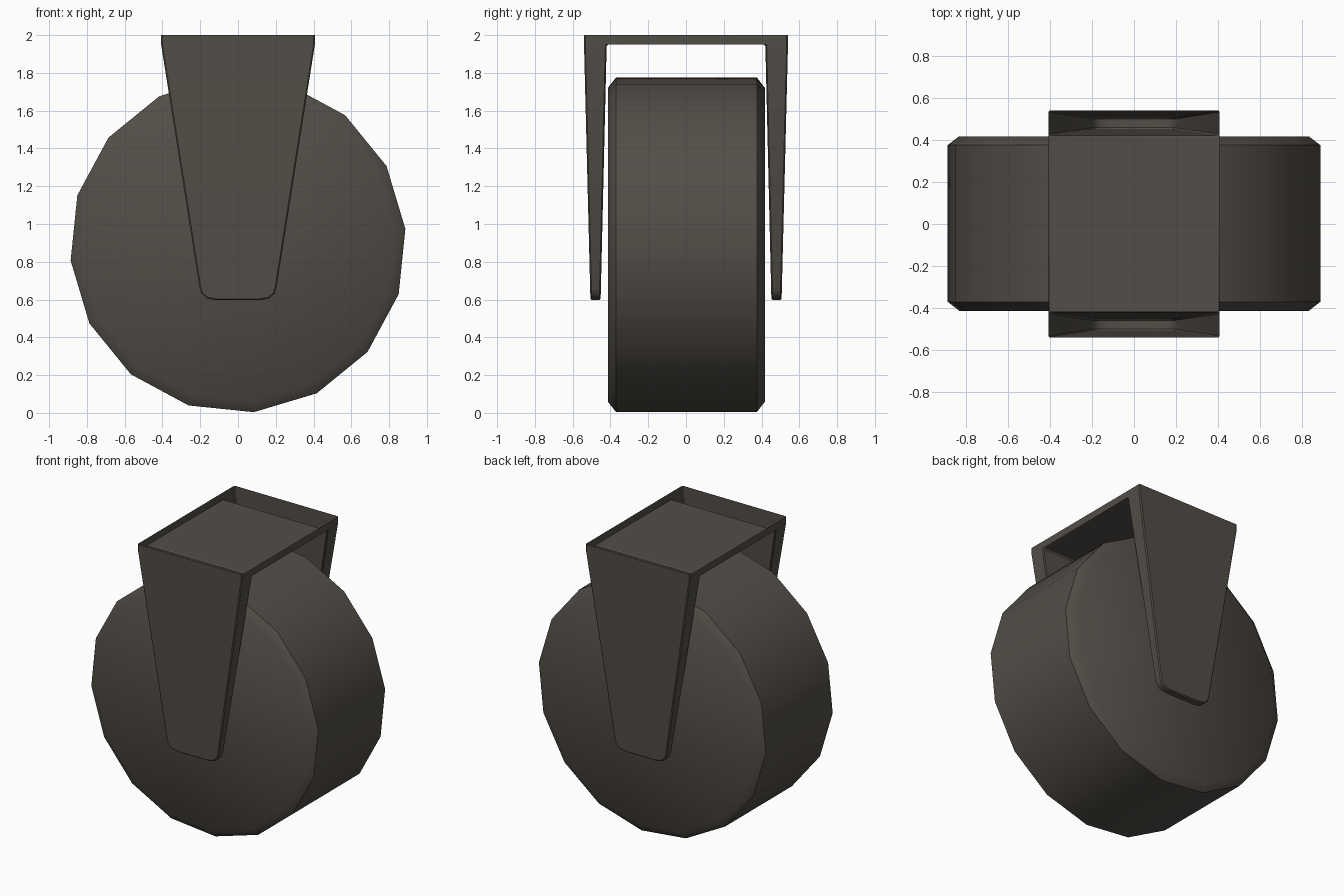
import bpy, bmesh, math

if "Cube" in bpy.data.objects:
    bpy.data.objects.remove(bpy.data.objects["Cube"])

mat = bpy.data.materials.new("dark_metal")
mat.diffuse_color = (0.085, 0.075, 0.063, 1)
mat.use_nodes = True
mat.node_tree.nodes["Principled BSDF"].inputs["Base Color"].default_value = mat.diffuse_color


def finish(bm, name, angle):
    me = bpy.data.meshes.new(name)
    bm.to_mesh(me)
    bm.free()
    ob = bpy.data.objects.new(name, me)
    bpy.context.collection.objects.link(ob)
    me.materials.append(mat)
    bpy.ops.object.select_all(action='DESELECT')
    ob.select_set(True)
    bpy.context.view_layer.objects.active = ob
    bpy.ops.object.shade_smooth_by_angle(angle=math.radians(angle))
    return ob


# Wheel: 16-sided drum with chamfered rims, axle along y
R, SIDES = 0.89, 16
bm = bmesh.new()
rings = []
for r, y in [(R - 0.055, -0.413), (R, -0.37), (R, 0.375), (R - 0.055, 0.417)]:
    angles = [math.radians(5.4) + math.tau * i / SIDES for i in range(SIDES)]
    rings.append([bm.verts.new((r * math.cos(a), y, R + r * math.sin(a))) for a in angles])
for a, b in zip(rings, rings[1:]):
    for i in range(SIDES):
        j = (i + 1) % SIDES
        bm.faces.new((a[i], a[j], b[j], b[i]))
bm.faces.new(rings[0])
bm.faces.new(rings[-1])
bmesh.ops.recalc_face_normals(bm, faces=bm.faces)
finish(bm, "wheel", 45)

# Fork: hollow shell, open at the top, with two tapering legs
W, TOP, DECK, LOW = 0.407, 2.0, 1.95, 0.597
half = [(W, DECK), (0.203, 0.66), (0.192, 0.63), (0.165, 0.606), (0.115, LOW)]
outline = half + [(-x, z) for x, z in reversed(half)]
bm = bmesh.new()


def leg(side):
    def row(y_top, y_low):
        return [bm.verts.new((x, side * (y_low + (y_top - y_low) * (z - LOW) / (DECK - LOW)), z))
                for x, z in outline]
    outer, inner = row(0.54, 0.506), row(0.42, 0.452)
    for i in range(len(outline) - 1):
        bm.faces.new((outer[i], outer[i + 1], inner[i + 1], inner[i]))
    bm.faces.new(outer)
    bm.faces.new(inner)
    # raised lip above the leg
    lip = [bm.verts.new((x, side * 0.54, TOP)) for x in (W, -W)]
    bm.faces.new((lip[0], lip[1], outer[-1], outer[0]))
    return outer, inner, lip


fo, fi, fl = leg(-1)
bo, bi, bl = leg(1)
# Sunken deck between the legs and the end lips
deck = bm.faces.new((fi[0], fi[-1], bi[-1], bi[0]))
for k, e in ((0, 0), (1, -1)):
    bm.faces.new((fl[k], bl[k], bo[e], bi[e], fi[e], fo[e]))
bmesh.ops.recalc_face_normals(bm, faces=bm.faces)
deck.normal_update()
if deck.normal.z > 0:
    bmesh.ops.reverse_faces(bm, faces=bm.faces)
fork = finish(bm, "fork", 35)
# Small edge bevel
bev = fork.modifiers.new("edge_bevel", 'BEVEL')
bev.width = 0.007
bev.segments = 1
bev.limit_method = 'ANGLE'
bev.angle_limit = math.radians(50)
